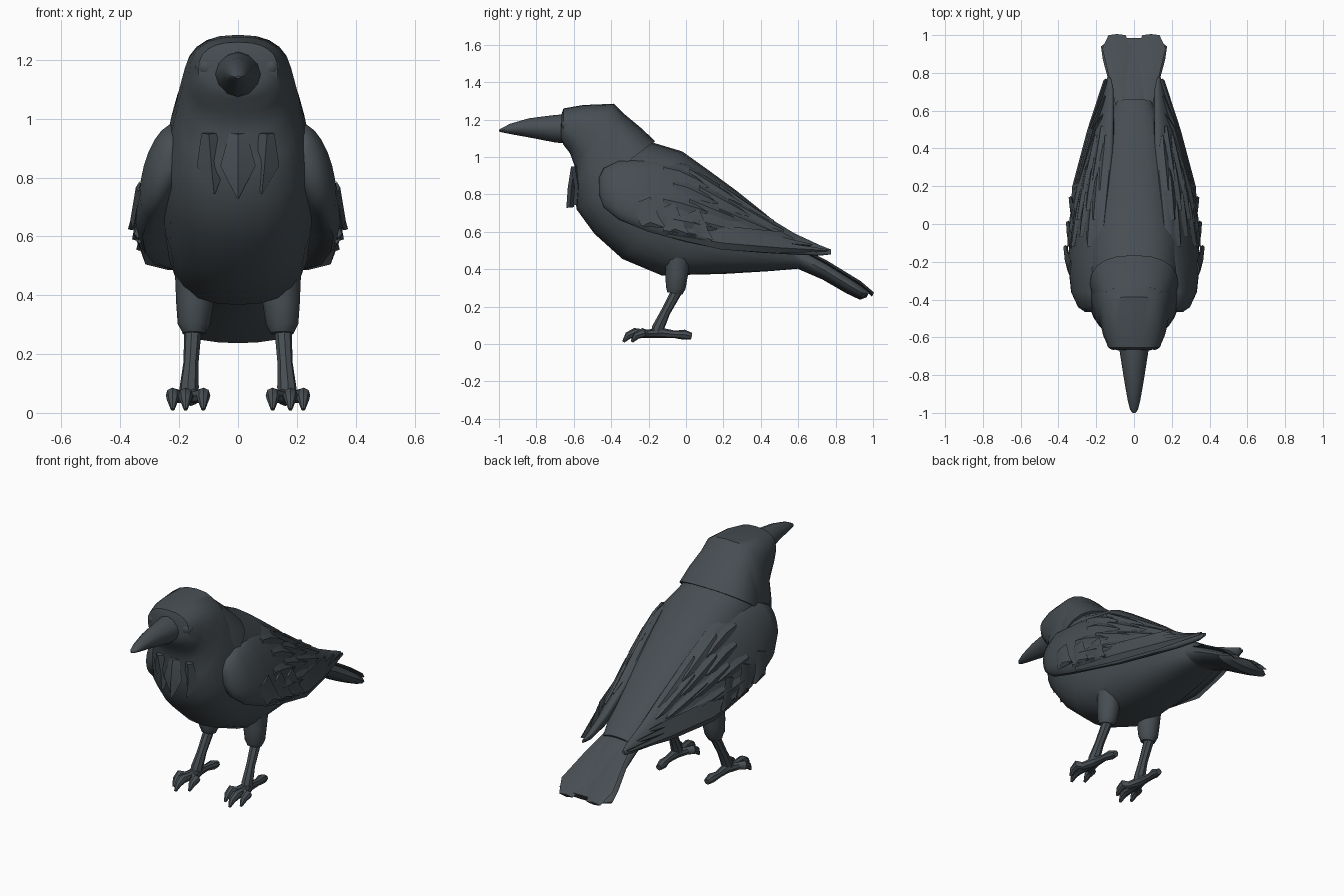
import bpy, bmesh, math
from mathutils import Vector as V

if "Cube" in bpy.data.objects:
    bpy.data.objects.remove(bpy.data.objects["Cube"])

plumage = bpy.data.materials.new("charcoal")
plumage.diffuse_color = (0.062, 0.075, 0.085, 1)
plumage.use_nodes = True
plumage.node_tree.nodes["Principled BSDF"].inputs["Base Color"].default_value = plumage.diffuse_color


def spow(c, p):
    return math.copysign(abs(c) ** (2 / p), c)


def ring(a, b, w, n=20, p=2.4):
    """Superellipse spanning points a and b, with half-width vector w."""
    a, b, w = V(a), V(b), V(w)
    c, u = (a + b) / 2, (a - b) / 2
    return [c + u * spow(math.cos(2 * math.pi * i / n), p)
            + w * spow(math.sin(2 * math.pi * i / n), p) for i in range(n)]


def loft(name, rings, angle=40):
    bm = bmesh.new()
    vs = [[bm.verts.new(co) for co in r] for r in rings]
    n = len(vs[0])
    for r, q in zip(vs, vs[1:]):
        for i in range(n):
            bm.faces.new((r[i], r[(i + 1) % n], q[(i + 1) % n], q[i]))
    bm.faces.new(vs[0])
    bm.faces.new(vs[-1])
    bmesh.ops.recalc_face_normals(bm, faces=bm.faces)
    me = bpy.data.meshes.new(name)
    bm.to_mesh(me)
    bm.free()
    ob = bpy.data.objects.new(name, me)
    bpy.context.collection.objects.link(ob)
    me.materials.append(plumage)
    bpy.ops.object.select_all(action='DESELECT')
    ob.select_set(True)
    bpy.context.view_layer.objects.active = ob
    bpy.ops.object.shade_smooth_by_angle(angle=math.radians(angle))
    return ob


def limb(name, pts, n=8):
    """Tube through (x, y, z, radius) points."""
    rings = []
    for i, q in enumerate(pts):
        d = V(pts[min(i + 1, len(pts) - 1)][:3]) - V(pts[max(i - 1, 0)][:3])
        side = V((0, 0, 1)).cross(d)
        side = side.normalized() if side.length > 1e-4 else V((1, 0, 0))
        up = d.cross(side).normalized() * q[3]
        rings.append(ring(V(q[:3]) + up, V(q[:3]) - up, side * q[3], n, 2))
    return loft(name, rings)


def feather(name, pts, widths, normal, thick=0.012):
    """Thin pointed blade through pts, with a width vector at each point."""
    nrm = V(normal).normalized() * thick
    return loft(name, [[p + w, p + nrm, p - w, p - nrm] for p, w in zip(pts, widths)], 30)


# Head and body: top y, z, bottom y, z, half width
body = [(-.665, 1.23, -.67, 1.10, .09), (-.655, 1.26, -.655, 1.065, .135),
        (-.55, 1.278, -.62, 1.02, .165), (-.385, 1.285, -.595, .95, .185),
        (-.31, 1.21, -.60, .85, .208), (-.17, 1.075, -.585, .72, .24),
        (-.02, 1.03, -.49, .59, .26), (.12, .93, -.34, .455, .255),
        (.27, .82, -.13, .367, .24), (.42, .70, .2, .375, .2),
        (.54, .60, .45, .39, .15), (.66, .51, .62, .405, .10)]
loft("body", [ring((0, a, b), (0, c, d), (w, 0, 0), 24, 2.5) for a, b, c, d, w in body])

# Nape feathers stepping over the back
loft("nape", [ring((0, a, b), (0, c, d), (w, 0, 0), 20, 2.4) for a, b, c, d, w in
              [(-.33, 1.23, -.5, 1.0, .18), (-.24, 1.155, -.5, .92, .215), (-.165, 1.085, -.48, .85, .235)]])

# Throat ruff with three points
for x, z, w in [(0, .73, .06), (-.09, .745, .05), (.09, .745, .05)]:
    feather("throat_feather", [V((x * 1.1, -.595, .95)), V((x, -.612 + abs(x) * .4, .84)), V((x * .9, -.62 + abs(x) * .4, z))],
            [V((w * .5, 0, 0)), V((w, 0, 0)), V((.004, 0, 0))], (0, -1, -.1), .02)

# Beak
beak = [(-.62, 1.23, 1.07, .085), (-.70, 1.225, 1.078, .072), (-.84, 1.207, 1.105, .05),
        (-.94, 1.178, 1.123, .032), (-.985, 1.155, 1.132, .02), (-1, 1.146, 1.137, .008)]
loft("beak", [ring((0, y, t), (0, y, b), (w, 0, 0), 12, 1.8) for y, t, b, w in beak])

# Tail fan: y, top z, bottom z, half width
tail = [(.42, .64, .42, .12), (.6, .535, .41, .12), (.75, .445, .345, .13),
        (.88, .36, .27, .165), (.95, .31, .237, .175), (.985, .285, .25, .13)]
loft("tail", [ring((0, y, t), (0, y - .02, b), (w, 0, 0), 16, 2) for y, t, b, w in tail])
for s in (-1, 1):
    feather("tail_feather", [V((s * .04, .5, .56)), V((s * .07, .75, .435)), V((s * .09, .93, .325)), V((s * .09, 1, .265))],
            [V((.03, 0, 0)), V((.055, 0, 0)), V((.078, 0, 0)), V((.045, 0, 0))], (0, .5, 1))

# Wing: y, top x, z, bottom x, z, half thickness
wing = [(-.465, .225, .89, .25, .80, .02), (-.44, .225, .94, .27, .73, .045),
        (-.36, .215, .98, .30, .665, .065), (-.2, .18, .99, .325, .60, .07),
        (0, .16, .965, .315, .545, .06), (.2, .14, .84, .285, .505, .055),
        (.4, .12, .70, .235, .49, .045), (.58, .115, .59, .18, .48, .03),
        (.72, .115, .525, .15, .475, .018), (.775, .125, .505, .14, .48, .008)]


def wing_section(y, s):
    for p, q in zip(wing, wing[1:]):
        if y <= q[0]:
            break
    f = (y - p[0]) / (q[0] - p[0])
    _, tx, tz, bx, bz, h = [m + (n - m) * f for m, n in zip(p, q)]
    a, b = V((s * tx, y, tz)), V((s * bx, y, bz))
    return a, b, V((s * (tz - bz), 0, bx - tx)).normalized() * h


def on_wing(y, t, s, lift=1.0):
    """Point on the outer wing surface, t running from top (0) to bottom (1)."""
    a, b, w = wing_section(y, s)
    ang = math.pi * t
    return (a + b) / 2 + (a - b) / 2 * math.cos(ang) + w * math.sin(ang) * lift


# Feather rows: start y, end y, top t, bottom t, count, half width
rows = [(-.12, .12, .25, .85, 5, .035), (.02, .30, .2, .8, 5, .033), (.18, .47, .15, .8, 5, .028)]
for s in (-1, 1):
    loft("wing", [ring(*wing_section(y[0], s), 20, 2) for y in wing])
    for y0, y1, t0, t1, count, hw in rows:
        for k in range(count):
            t = t0 + (t1 - t0) * k / (count - 1)
            dy = .05 * (k % 2)
            pts = [on_wing(y0 + (y1 - y0) * f + dy, t + (.5 - t) * .15 * f, s, 1.03) for f in (0, .35, .75, 1)]
            a, b, w = wing_section((y0 + y1) / 2, s)
            ang = math.pi * t
            tan = ((a - b) / 2 * -math.sin(ang) + w * math.cos(ang)).normalized()
            nrm = tan.cross(V((0, 1, 0)))
            feather("wing_feather", pts, [tan * hw * g for g in (.5, 1, .8, .1)], nrm, .012)
    # Long flight feathers along the lower edge
    for k in range(3):
        z = .52 + .028 * k
        feather("flight_feather", [V((s * (.335 - .01 * k), -.1, z + .07)), V((s * (.315 - .01 * k), .2, z + .02)),
                                   V((s * (.235 - .01 * k), .5, z - .005)), V((s * (.15 + .005 * k), .76 - .09 * k, z - .02))],
                [V((0, .01, g)) for g in (.015, .035, .03, .005)], (1, 0, 0), .012)
    # Short ragged feathers hanging behind the shoulder
    for k in range(3):
        y = -.24 + .13 * k
        feather("shoulder_feather", [on_wing(y, .6, s), on_wing(y + .05, .8, s, 1.15),
                                     V((s * (.362 - .014 * k), y + .12, .625 - .035 * k))],
                [V((0, .05, .02)), V((0, .05, .02)), V((0, .008, .004))], (1, 0, 0), .012)

    # Eye
    bpy.ops.mesh.primitive_uv_sphere_add(segments=12, ring_count=8, radius=.037, location=(s * .108, -.63, 1.175))
    eye = bpy.context.object
    eye.name = "eye"
    eye.data.materials.append(plumage)
    bpy.ops.object.shade_smooth()

    # Leg: feathered thigh, shank and foot
    limb("thigh", [(s * .145, -.04, .48, .07), (s * .147, -.05, .37, .063),
                   (s * .15, -.055, .30, .055), (s * .15, -.06, .27, .04)], 10)
    limb("shank", [(s * .152, -.04, .30, .03), (s * .16, -.11, .17, .026), (s * .166, -.15, .085, .033), (s * .167, -.16, .05, .03)])
    for x in (.118, .178, .222):
        tip = -.335 if x == .178 else -.29
        limb("front_toe", [(s * .167, -.13, .06, .027), (s * (x + .167) / 2, -.21, .055, .022), (s * x, tip + .06, .06, .026),
                           (s * x, tip + .025, .045, .02), (s * x, tip, .012, .007)])
    limb("back_toe", [(s * .167, -.14, .06, .028), (s * .167, -.06, .052, .02), (s * .16, -.01, .05, .027), (s * .158, .03, .042, .018)])
